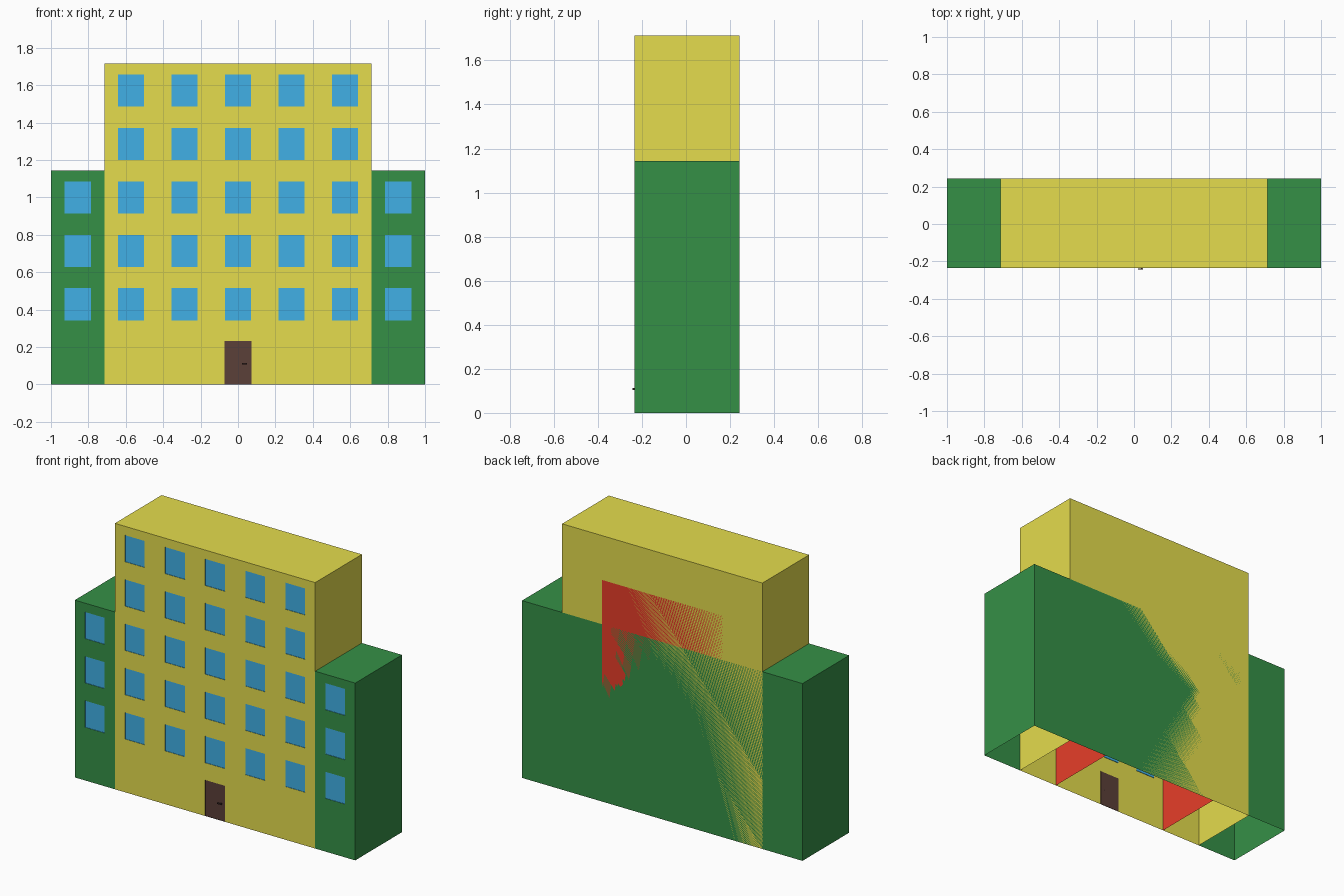
import bpy, bmesh

if "Cube" in bpy.data.objects:
    bpy.data.objects.remove(bpy.data.objects["Cube"])

U = 2 / 7                      # one storey / one bay
FRONT, BACK = -0.234, 0.242
RECESS = 0.003


def material(name, rgb):
    m = bpy.data.materials.new(name)
    m.diffuse_color = (*rgb, 1)
    m.use_nodes = True
    m.node_tree.nodes["Principled BSDF"].inputs["Base Color"].default_value = m.diffuse_color
    return m


YELLOW = material("yellow wall", (0.78, 0.716, 0.074))
GREEN = material("green wall", (0.036, 0.28, 0.062))
RED = material("red wall", (0.80, 0.048, 0.022))
BLUE = material("blue glass", (0.053, 0.434, 0.79))
BROWN = material("brown door", (0.105, 0.05, 0.04))
DARK = material("dark handle", (0.04, 0.02, 0.018))


def make(name, quads, mat):
    """Object from a list of quads, welded."""
    bm = bmesh.new()
    for q in quads:
        bm.faces.new([bm.verts.new(p) for p in q])
    bmesh.ops.remove_doubles(bm, verts=bm.verts, dist=1e-5)
    me = bpy.data.meshes.new(name)
    bm.to_mesh(me)
    bm.free()
    me.materials.append(mat)
    ob = bpy.data.objects.new(name, me)
    bpy.context.collection.objects.link(ob)
    return ob


def upright(x0, x1, z0, z1, y):
    """Quad facing the front."""
    return [(x0, y, z0), (x1, y, z0), (x1, y, z1), (x0, y, z1)]


def shell(w, h):
    """Sides, roof and back of a block, open at the front and bottom."""
    f, b = FRONT, BACK
    return [
        upright(-w, w, 0, h, b)[::-1],
        [(-w, f, h), (w, f, h), (w, b, h), (-w, b, h)],
        [(w, f, 0), (w, b, 0), (w, b, h), (w, f, h)],
        [(-w, b, 0), (-w, f, 0), (-w, f, h), (-w, b, h)],
    ]


def facade(x0, x1, h, holes):
    """Front wall as a grid of cells that leaves the openings out."""
    xs = sorted({x0, x1, *[v for o in holes for v in o[:2]]})
    zs = sorted({0, h, *[v for o in holes for v in o[2:]]})
    quads = []
    for a, b in zip(xs, xs[1:]):
        for c, d in zip(zs, zs[1:]):
            x, z = (a + b) / 2, (c + d) / 2
            if not any(o[0] < x < o[1] and o[2] < z < o[3] for o in holes):
                quads.append(upright(a, b, c, d, FRONT))
    return quads


def recessed(o):
    """Panel set back in its opening, with the four reveals."""
    outer, inner = upright(*o, FRONT), upright(*o, FRONT + RECESS)
    sides = [[outer[i], outer[(i + 1) % 4], inner[(i + 1) % 4], inner[i]]
             for i in range(4)]
    return [inner] + sides


def window(col, row):
    x, z = col * U, (row + 0.5) * U
    return (round(x - 0.07, 5), round(x + 0.07, 5),
            round(z - 0.3 * U, 5), round(z + 0.3 * U, 5))


# Wings, inner block and centre block share one back plane
door = (-U / 4, U / 4, 0, 0.232)
centre = [window(c, r) for c in range(-2, 3) for r in range(1, 6)]
wings = {s: [window(3 * s, r) for r in range(1, 4)] for s in (-1, 1)}
make("block_1_wings", shell(3.5 * U, 4 * U)
     + facade(-3.5 * U, -2.5 * U, 4 * U, wings[-1])
     + facade(2.5 * U, 3.5 * U, 4 * U, wings[1]), GREEN)

make("block_2_inner", shell(1.5 * U, 5 * U), RED)

make("block_3_centre", shell(2.5 * U, 6 * U)
     + facade(-2.5 * U, 2.5 * U, 6 * U, centre + [door]), YELLOW)

# Windows and door
make("windows", [q for o in centre + wings[-1] + wings[1] for q in recessed(o)], BLUE)
make("door", recessed(door), BROWN)

# Door handle: stem and lever
for name, x, w, y0, y1 in (("handle_stem", 0.042, 0.008, -0.239, FRONT + RECESS),
                           ("handle_lever", 0.034, 0.026, -0.242, -0.237)):
    bpy.ops.mesh.primitive_cube_add(size=1, location=(x, (y0 + y1) / 2, 0.109))
    ob = bpy.context.object
    ob.name = name
    ob.scale = (w, y1 - y0, 0.008)
    ob.data.materials.append(DARK)
